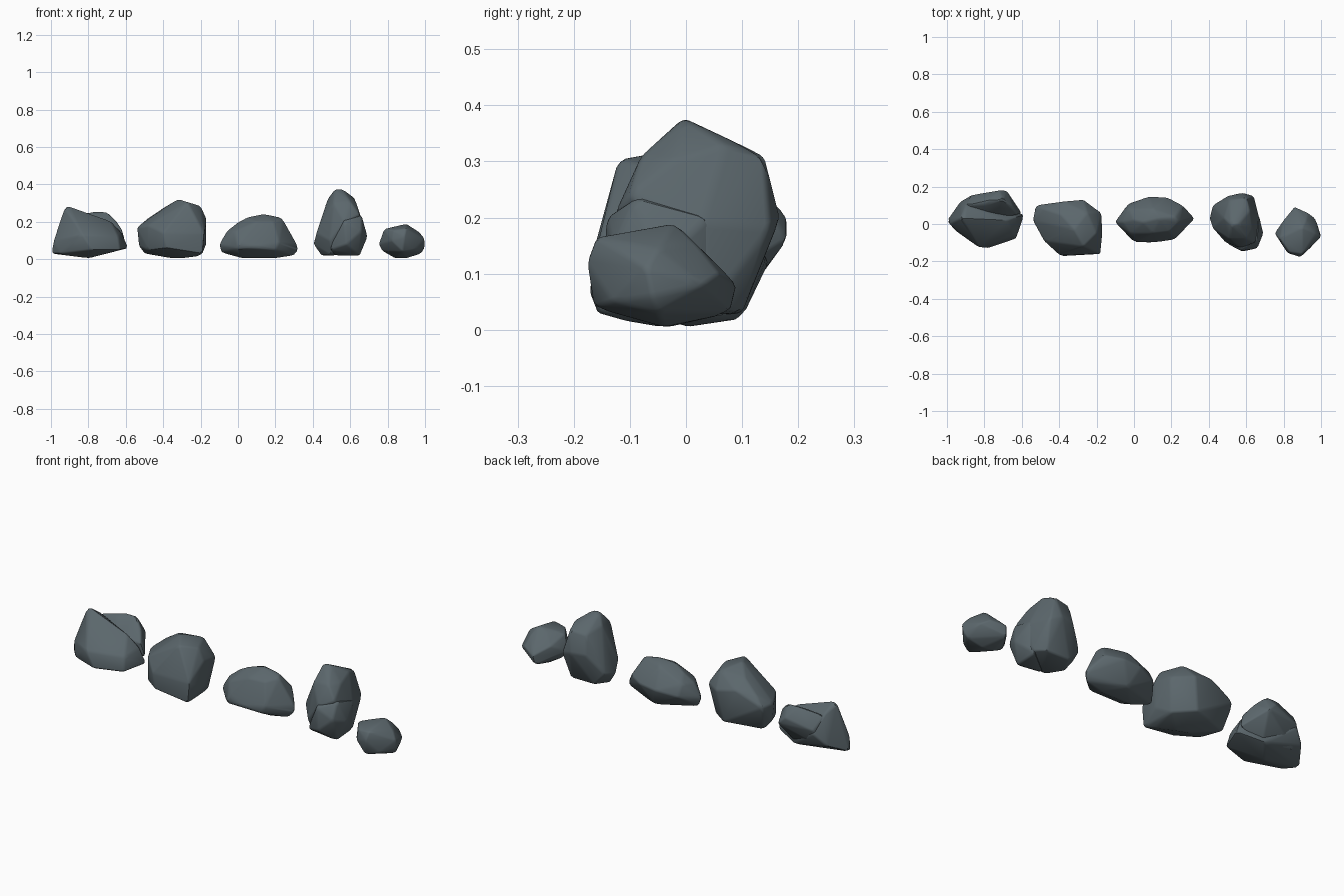
import bpy, bmesh, math

stone = bpy.data.materials.new("slate grey")
stone.diffuse_color = (0.105, 0.135, 0.15, 1)


def rock(name, lumps, soft=0.009):
    """Each lump is the hull of its corner points; lumps merge into one chipped stone."""
    mesh = bpy.data.meshes.new(name)
    full = bmesh.new()
    for pts in lumps:
        bm = bmesh.new()
        for p in pts:
            bm.verts.new(p)
        bmesh.ops.convex_hull(bm, input=bm.verts[:])
        bmesh.ops.delete(bm, geom=[v for v in bm.verts if not v.link_faces], context='VERTS')
        bmesh.ops.dissolve_limit(bm, angle_limit=math.radians(7), verts=bm.verts[:], edges=bm.edges[:])
        bmesh.ops.bevel(bm, geom=bm.edges[:], offset=soft, segments=2, profile=0.5,
                        affect='EDGES', clamp_overlap=True)
        bmesh.ops.recalc_face_normals(bm, faces=bm.faces[:])
        part = bpy.data.meshes.new("lump")
        bm.to_mesh(part)
        bm.free()
        full.from_mesh(part)
        bpy.data.meshes.remove(part)
    full.to_mesh(mesh)
    full.free()
    mesh.materials.append(stone)
    ob = bpy.data.objects.new(name, mesh)
    bpy.context.collection.objects.link(ob)
    bpy.ops.object.select_all(action='DESELECT')
    ob.select_set(True)
    bpy.context.view_layer.objects.active = ob
    bpy.ops.object.shade_smooth_by_angle(angle=math.radians(30))


# saddle-backed rock: broad left peak and back right peak
rock("saddle_rock", [
    [(-1.0, .02, .03), (-.985, .0, .1), (-.93, .03, .275), (-.905, .03, .285), (-.9, .1, .235),
     (-.82, .05, .235), (-.68, .02, .205), (-.62, .04, .14), (-.585, .05, .06), (-.63, -.08, .05),
     (-.64, -.06, .12), (-.78, -.13, .05), (-.83, -.125, .13), (-.95, -.04, .03), (-.93, .12, .08),
     (-.87, .155, .14), (-.8, 0, .005), (-.72, .1, .03)],
    [(-.9, .1, .23), (-.87, .155, .16), (-.8, .1, .24), (-.77, .13, .255), (-.7, .13, .255),
     (-.65, .1, .205), (-.72, .18, .2), (-.68, .18, .16), (-.6, .06, .09), (-.62, .05, .16),
     (-.75, .03, .17), (-.72, .08, .03), (-.9, .1, .05)],
])

# tall blocky rock
rock("block_rock", [
    [(-.54, .02, .17), (-.525, .1, .17), (-.53, .02, .07), (-.5, .05, .03), (-.38, .12, .235),
     (-.27, .13, .21), (-.3, .11, .04), (-.175, .06, .2), (-.17, -.05, .22), (-.17, -.05, .08),
     (-.18, -.16, .14), (-.19, -.16, .03), (-.38, -.172, .06), (-.4, -.165, .14), (-.48, -.09, .18),
     (-.48, -.09, .05), (-.32, -.03, .322), (-.27, -.12, .305), (-.2, -.05, .285), (-.39, .05, .28),
     (-.25, .06, .29), (-.2, .03, .03), (-.3, -.05, .005), (-.36, -.03, .005), (-.22, -.11, .015),
     (-.48, .08, .22)],
])

# long low rock
rock("long_rock", [
    [(-.102, .01, .08), (-.09, .02, .035), (-.03, .11, .1), (-.03, .08, .16), (.08, .148, .12),
     (.18, .143, .13), (.26, .1, .14), (.327, .03, .05), (.31, .03, .09), (.24, .01, .215),
     (.22, .04, .225), (.22, -.08, .09), (.2, -.085, .05), (.1, -.1, .07), (0, -.098, .06),
     (.02, -.09, .1), (.1, -.05, .2), (.19, -.04, .2), (.05, .01, .225), (.14, .03, .243),
     (.1, .08, .22), (.02, 0, .005), (.2, 0, .005), (.3, .01, .02), (.12, .1, .02),
     (-.02, -.05, .15), (-.06, .01, .15), (0, .02, .198)],
])

# standing rock: leaning slab with a foot at the front right
rock("standing_rock", [
    [(.403, .03, .08), (.42, .1, .1), (.445, .02, .02), (.42, -.02, .14), (.5, .15, .2),
     (.58, .168, .2), (.64, .15, .18), (.6, .14, .31), (.51, .13, .3), (.52, -.005, .378),
     (.56, .0, .375), (.62, .07, .33), (.48, .03, .325), (.51, -.08, .3), (.6, -.08, .31),
     (.635, -.02, .3), (.67, .03, .19), (.66, .04, .04), (.62, .1, .03), (.48, .1, .03),
     (.49, -.1, .1), (.57, -.13, .2), (.65, -.1, .24), (.5, -.07, .02)],
    [(.49, -.1, .05), (.58, -.147, .08), (.57, -.143, .2), (.66, -.13, .15), (.692, -.05, .12),
     (.66, -.09, .235), (.67, .04, .2), (.65, -.08, .02), (.52, -.05, .02), (.65, .05, .03),
     (.55, -.05, .24)],
])

# small rock
rock("small_rock", [
    [(.752, -.05, .08), (.77, -.05, .045), (.8, .02, .12), (.86, .092, .08), (.85, .08, .03),
     (.93, .06, .1), (.97, .03, .08), (.998, -.06, .06), (.998, -.07, .11), (.97, -.05, .145),
     (.94, -.13, .05), (.89, -.177, .12), (.88, -.165, .04), (.82, -.155, .1), (.83, -.15, .155),
     (.9, -.16, .165), (.78, -.08, .162), (.85, -.02, .17), (.9, -.02, .19), (.92, .02, .15),
     (.84, -.03, .005), (.9, -.04, .005), (.98, -.05, .03)],
], 0.007)
